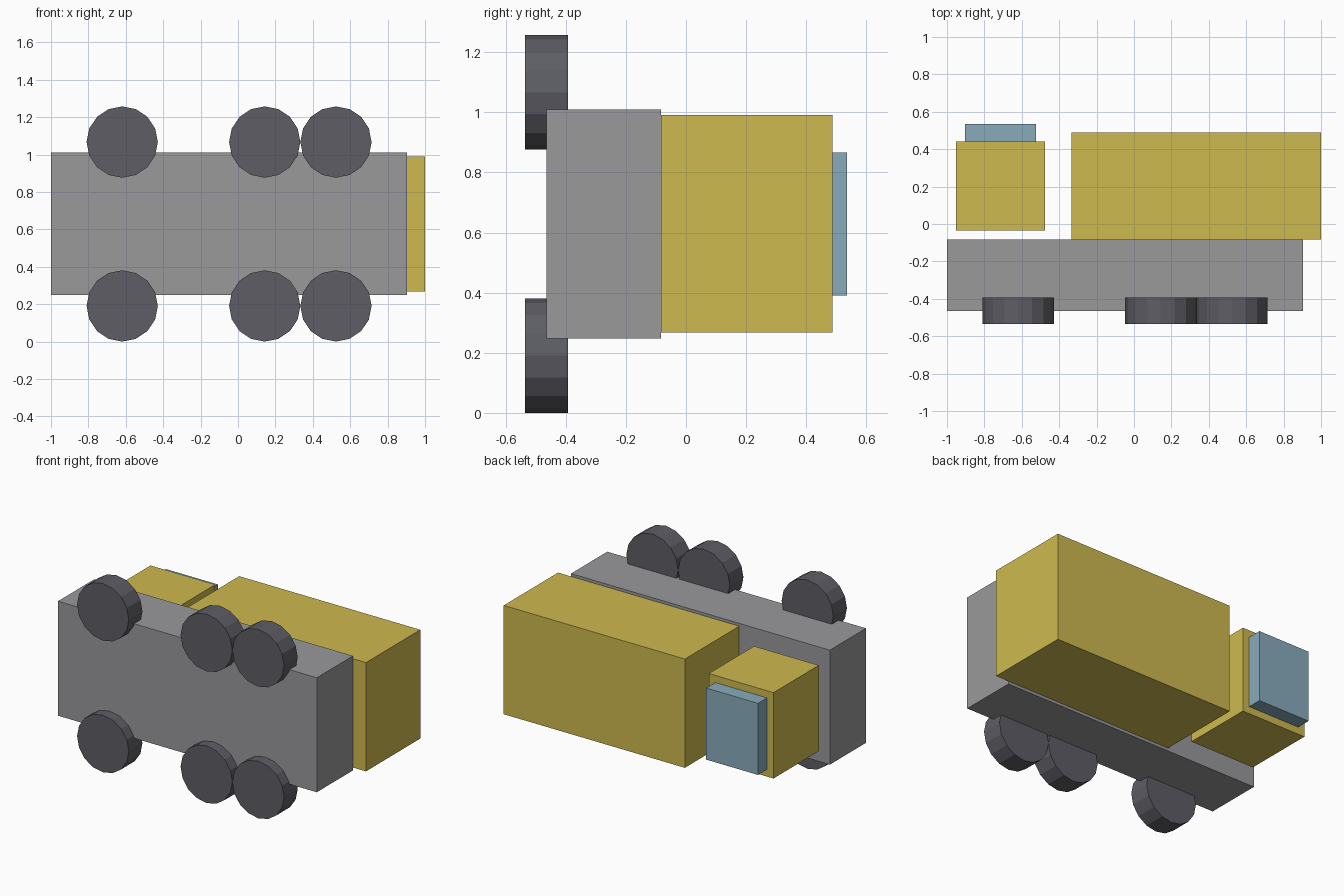
import bpy
import math
from mathutils import Vector

old = bpy.data.objects.get("Cube")
if old:
    bpy.data.objects.remove(old, do_unlink=True)

UNIT = 2 / 2.1                                   # design units to final size
ORIGIN = Vector((-0.05, -0.2875, 0.66)) * UNIT   # centre of the chassis


def material(name, rgb):
    mat = bpy.data.materials.new(name)
    mat.use_nodes = True
    mat.diffuse_color = (*rgb, 1)
    mat.node_tree.nodes["Principled BSDF"].inputs["Base Color"].default_value = (*rgb, 1)
    return mat


grey = material("chassis grey", (0.32, 0.32, 0.33))
yellow = material("body yellow", (0.62, 0.49, 0.08))
blue = material("glass blue", (0.25, 0.41, 0.5))
dark = material("tyre dark grey", (0.11, 0.11, 0.13))


def finish(name, mat):
    obj = bpy.context.object
    obj.name = name
    obj.data.materials.append(mat)
    return obj


def box(name, centre, size, mat):
    bpy.ops.mesh.primitive_cube_add(size=1, location=ORIGIN + Vector(centre) * UNIT)
    obj = finish(name, mat)
    obj.scale = Vector(size) * UNIT


def wheel(name, x, z):
    bpy.ops.mesh.primitive_cylinder_add(
        vertices=16, radius=0.2 * UNIT, depth=0.15 * UNIT,
        location=ORIGIN + Vector((x, -0.2, z)) * UNIT, rotation=(math.pi / 2, 0, 0))
    finish(name, dark)


# Truck lying on its side, wheels toward the front
box("chassis", (0, 0, 0), (2, 0.4, 0.8), grey)
box("cargo_box", (0.4, 0.5, 0), (1.4, 0.6, 0.76), yellow)
box("cab", (-0.7, 0.5, 0), (0.5, 0.5, 0.6), yellow)
box("cab_window", (-0.7, 0.8, 0), (0.4, 0.1, 0.5), blue)

# Three axles, a wheel on each side
for axle, x in (("lead", -0.6), ("middle", 0.2), ("rear", 0.6)):
    for side, z in (("upper", 0.46), ("lower", -0.46)):
        wheel(f"{axle}_{side}_wheel", x, z)
